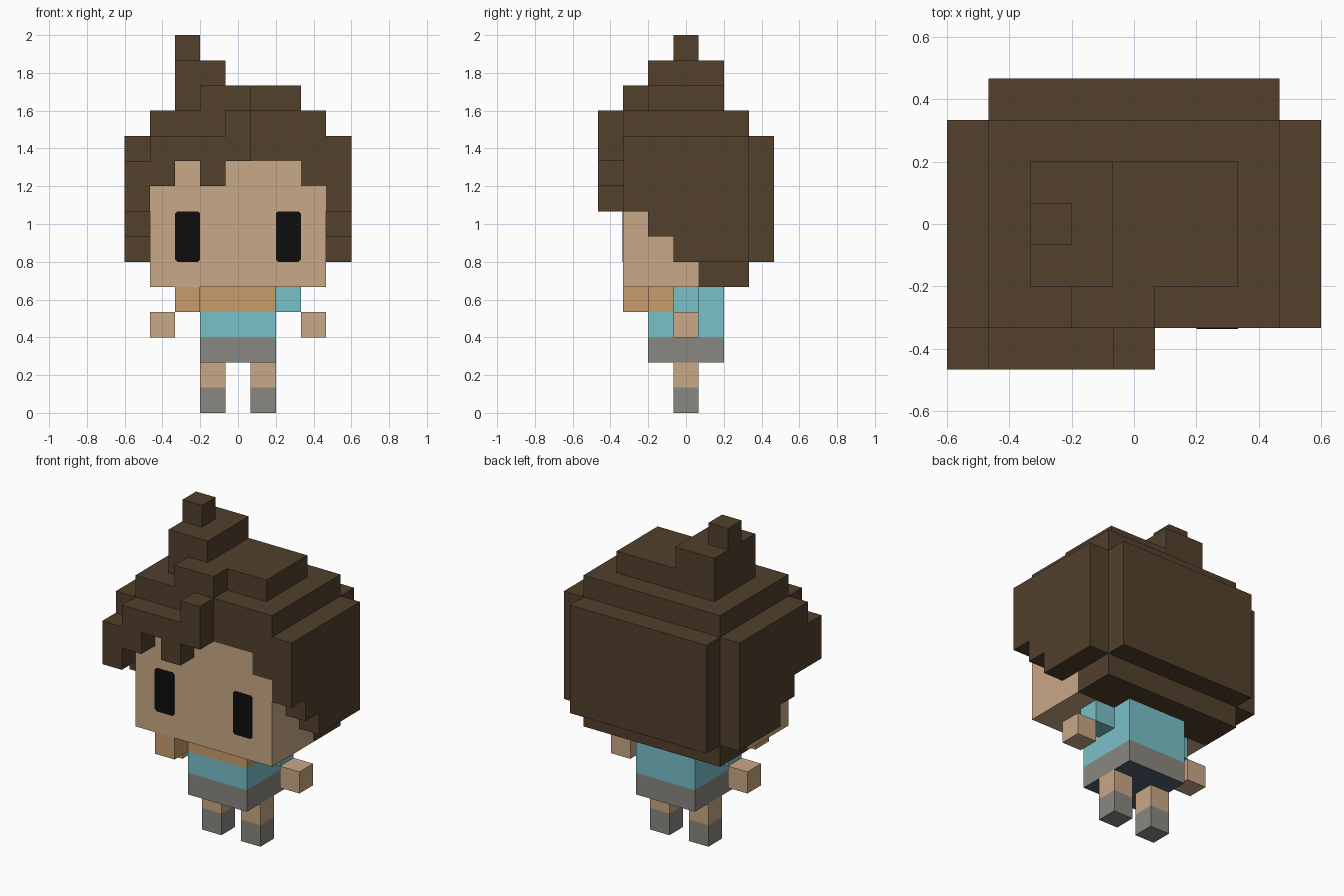
import bpy, bmesh
from mathutils import Vector

old = bpy.data.objects.get("Cube")
if old:
    bpy.data.objects.remove(old, do_unlink=True)

U = 2 / 15  # edge of one block


def material(name, rgb):
    # sRGB 0-255 to linear
    lin = [((c / 255 + 0.055) / 1.055) ** 2.4 for c in rgb]
    m = bpy.data.materials.new(name)
    m.use_nodes = True
    m.diffuse_color = (*lin, 1)
    m.node_tree.nodes["Principled BSDF"].inputs["Base Color"].default_value = (*lin, 1)
    return m


SKIN = material("skin", (201, 168, 134))
HAIR = material("brown hair", (82, 64, 44))
SHIRT = material("turquoise cloth", (121, 193, 201))
SCARF = material("tan cloth", (199, 156, 107))
GREY = material("warm grey", (138, 135, 128))
NAVY = material("dark slate", (82, 96, 112))
BLACK = material("black", (13, 13, 13))

cells = {}      # block position -> part name
part_mats = {}  # part name -> material


def fill(part, mat, x, y, z):
    """Claim an inclusive range of blocks for a part; later parts win."""
    part_mats[part] = mat
    for i in range(x[0], x[1] + 1):
        for j in range(y[0], y[1] + 1):
            for k in range(z[0], z[1] + 1):
                cells[i, j, k] = part


# Limbs, mirrored
for side, s in (("left", 1), ("right", -1)):
    fill(side + "_shoe", GREY, (s, s), (0, 0), (0, 0))
    fill(side + "_leg", SKIN, (s, s), (0, 0), (1, 1))
    fill(side + "_sleeve", SHIRT, (2 * s, 2 * s), (0, 0), (4, 4))
    fill(side + "_hand", SKIN, (3 * s, 3 * s), (0, 0), (3, 3))

# Clothes
fill("shorts", GREY, (-1, 1), (-1, 1), (2, 2))
fill("shirt", SHIRT, (-1, 1), (-1, 1), (3, 4))
fill("scarf", SCARF, (-1, 1), (-1, -1), (4, 4))
fill("scarf", SCARF, (-2, -2), (-2, -2), (4, 4))

# Head
fill("head", SKIN, (-3, 3), (-2, 2), (5, 9))

# Hair: nape, back, crown
fill("hair", HAIR, (-3, 3), (1, 2), (5, 5))
fill("hair", HAIR, (-3, 3), (3, 3), (6, 10))
fill("hair", HAIR, (-3, 3), (-2, 2), (10, 11))
# Stepped sides and temples
for s in (-1, 1):
    fill("hair", HAIR, (3 * s, 3 * s), (-2, -2), (9, 9))
    fill("hair", HAIR, (4 * s, 4 * s), (0, 2), (6, 6))
    fill("hair", HAIR, (4 * s, 4 * s), (-1, 2), (7, 7))
    fill("hair", HAIR, (4 * s, 4 * s), (-2, 2), (8, 10))
# Top layers and tuft
fill("hair", HAIR, (-2, 2), (-1, 1), (12, 12))
fill("hair", HAIR, (-1, 0), (-2, -2), (12, 12))
fill("hair", HAIR, (-2, -1), (-1, 1), (13, 13))
fill("hair", HAIR, (-2, -2), (0, 0), (14, 14))
# Fringe locks: column, bottom, top
for x, low, high in ((-4, 8, 9), (-3, 9, 10), (-2, 10, 10), (-1, 9, 10), (0, 10, 11)):
    fill("fringe", HAIR, (x, x), (-3, -3), (low, high))


def add_object(name, bm, mats):
    mesh = bpy.data.meshes.new(name)
    bm.to_mesh(mesh)
    bm.free()
    for m in mats:
        mesh.materials.append(m)
    ob = bpy.data.objects.new(name, mesh)
    bpy.context.collection.objects.link(ob)
    return ob


def build(part):
    """Skin the part's blocks with outside faces only, then merge flat areas."""
    bm = bmesh.new()
    for cell, owner in cells.items():
        if owner != part:
            continue
        centre = Vector(cell) + Vector((0, 0, 0.5))
        for axis in range(3):
            for sign in (-1, 1):
                n = Vector((0, 0, 0))
                n[axis] = sign
                if tuple(int(a + b) for a, b in zip(cell, n)) in cells:
                    continue
                u = Vector((0, 0, 0))
                u[(axis + 1) % 3] = 0.5
                v = n.cross(u)
                mid = centre + n * 0.5
                corners = (mid - u - v, mid + u - v, mid + u + v, mid - u + v)
                face = bm.faces.new([bm.verts.new(c * U) for c in corners])
                # Shorts have a dark underside
                if part == "shorts" and n.z < 0:
                    face.material_index = 1
    bmesh.ops.remove_doubles(bm, verts=bm.verts, dist=0.001)
    bmesh.ops.dissolve_limit(bm, angle_limit=0.01, verts=bm.verts, edges=bm.edges,
                             delimit={'MATERIAL'})
    mats = [part_mats[part]] + ([NAVY] if part == "shorts" else [])
    add_object(part, bm, mats)


for part in part_mats:
    build(part)

# Eyes: thin plates on the face
for side, s in (("left", 1), ("right", -1)):
    bm = bmesh.new()
    bmesh.ops.create_cube(bm, size=1)
    bmesh.ops.scale(bm, vec=(U, 0.006, 2 * U), verts=bm.verts)
    bmesh.ops.translate(bm, vec=(2 * s * U, -2.5 * U, 7 * U), verts=bm.verts)
    upright = [e for e in bm.edges if abs(e.verts[0].co.y - e.verts[1].co.y) > 0.001]
    bmesh.ops.bevel(bm, geom=upright, offset=0.012, segments=1, affect='EDGES')
    add_object(side + "_eye", bm, [BLACK])
